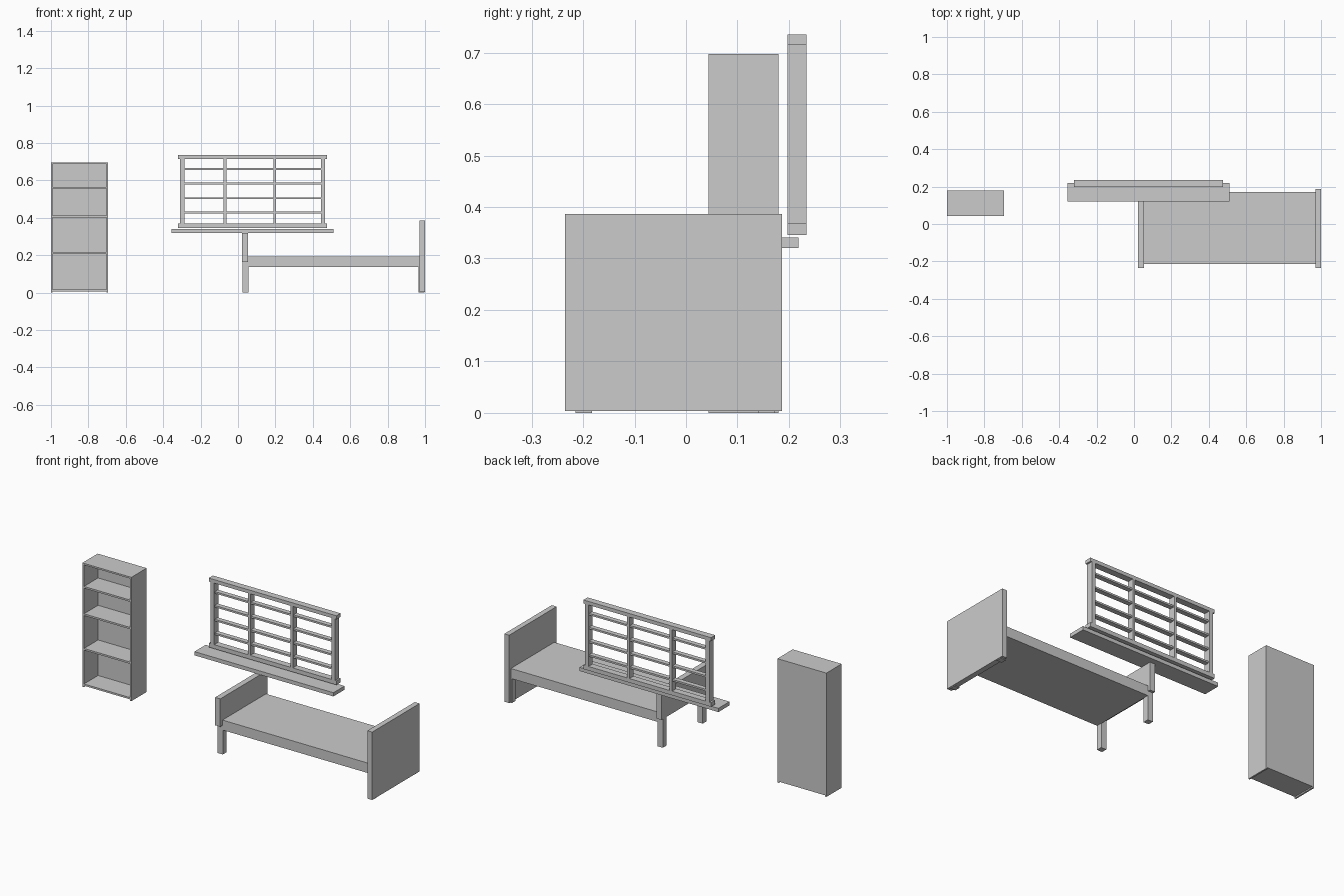
import bpy

if "Cube" in bpy.data.objects:
    bpy.data.objects.remove(bpy.data.objects["Cube"])


def box(name, x, y, z):
    """Box from (min, max) ranges on each axis."""
    bpy.ops.mesh.primitive_cube_add(
        size=1, location=[(r[0] + r[1]) / 2 for r in (x, y, z)])
    ob = bpy.context.object
    ob.name = name
    ob.scale = [r[1] - r[0] for r in (x, y, z)]
    bpy.ops.object.transform_apply(location=False, rotation=False, scale=True)
    return ob


# Bookcase: sides, top, back and shelves
X0, X1, Y0, Y1, H, T = -1.0, -0.695, 0.044, 0.18, 0.697, 0.009
box("bookcase_side_left", (X0, X0 + T), (Y0, Y1), (0, H))
box("bookcase_side_right", (X1 - T, X1), (Y0, Y1), (0, H))
box("bookcase_top", (X0 + T, X1 - T), (Y0, Y1), (H - T, H))
box("bookcase_back", (X0 + T, X1 - T), (Y1 - T, Y1), (0.007, H - T))
for i, z in enumerate((0.012, 0.212, 0.407, 0.561)):
    box(f"bookcase_shelf_{i}", (X0 + T, X1 - T), (Y0 + 0.002, Y1 - T),
        (z - 0.005, z + 0.005))

# Bed: slab, headboard, footboard and legs
BY = (-0.235, 0.187)
box("bed_mattress", (0.054, 0.97), (-0.215, 0.172), (0.137, 0.193))
box("headboard", (0.97, 1.0), BY, (0.004, 0.386))
box("footboard", (0.022, 0.054), BY, (0.163, 0.32))
for side, y in (("front", (-0.215, -0.183)), ("back", (0.14, 0.172))):
    box(f"foot_leg_{side}", (0.024, 0.056), y, (0, 0.163))
    box(f"head_leg_{side}", (0.964, 0.996), y, (0, 0.14))

# Window: sill, rails, posts, mullions and glazing bars
WY, BAR_Y = (0.197, 0.234), (0.202, 0.229)
box("window_sill", (-0.355, 0.51), (0.12, 0.219), (0.32, 0.341))
box("window_rail_top", (-0.32, 0.475), WY, (0.715, 0.735))
box("window_rail_bottom", (-0.32, 0.475), WY, (0.346, 0.369))
for side, x in (("left", (-0.309, -0.286)), ("right", (0.443, 0.466))):
    box(f"window_post_{side}", x, WY, (0.369, 0.715))
columns = (-0.286, -0.069, 0.196, 0.443)
for i, x in enumerate(columns[1:3]):
    box(f"window_mullion_{i}", (x - 0.0075, x + 0.0075), WY, (0.369, 0.715))
for i, z in enumerate((0.428, 0.505, 0.583, 0.661)):
    for j in range(3):
        a = columns[j] + (0.0075 if j > 0 else 0)
        b = columns[j + 1] - (0.0075 if j < 2 else 0)
        box(f"window_bar_{i}_{j}", (a, b), BAR_Y, (z - 0.005, z + 0.005))
